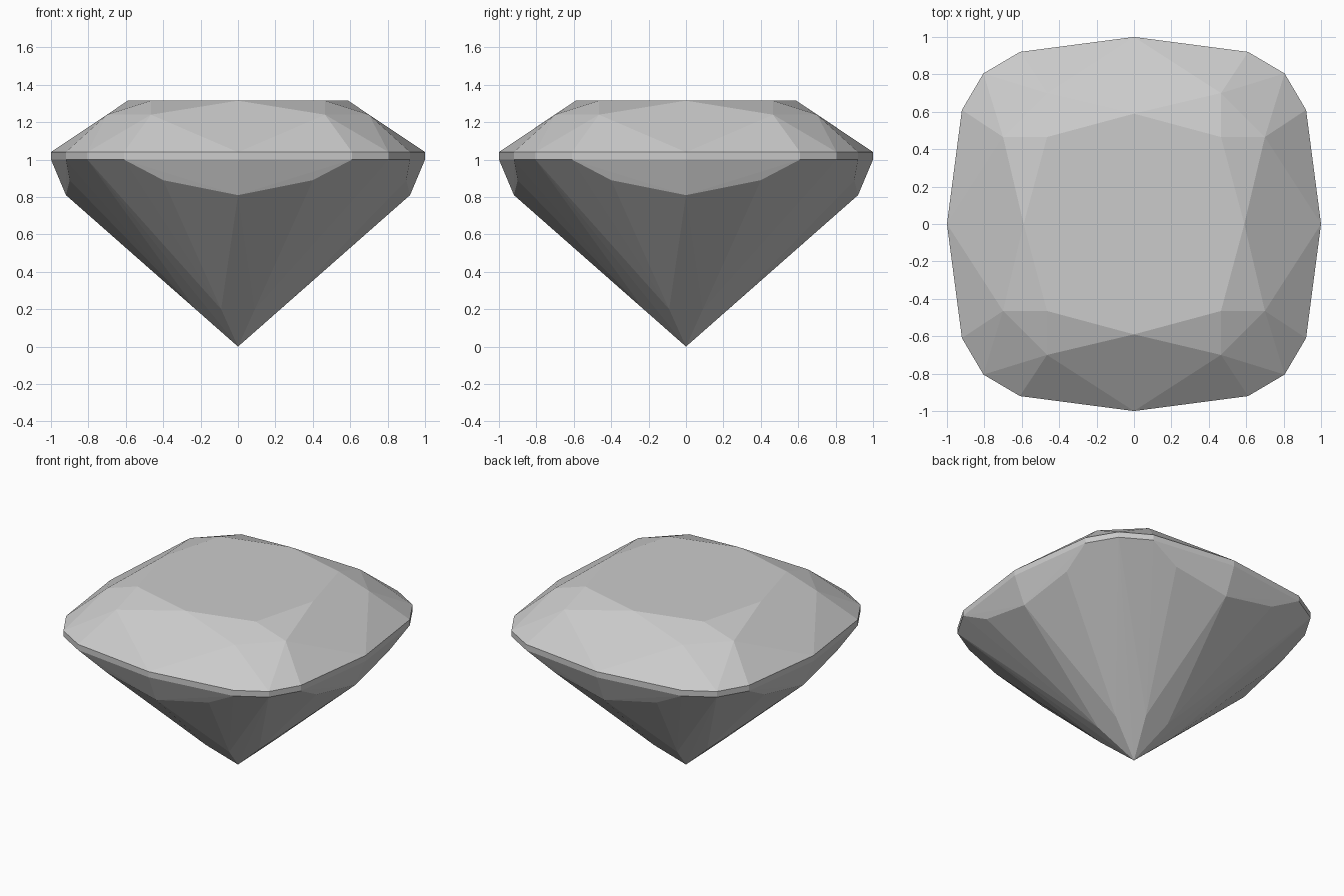
import bpy, bmesh
from math import radians

cube = bpy.data.objects.get("Cube")
if cube:
    bpy.data.objects.remove(cube, do_unlink=True)

# One flat grey for the whole stone
grey = bpy.data.materials.new("stone grey")
grey.use_nodes = True
colour = (0.6, 0.6, 0.6, 1)
grey.diffuse_color = colour
grey.node_tree.nodes["Principled BSDF"].inputs["Base Color"].default_value = colour


def eightfold(x, y, z):
    """Mirror a facet corner across both axes and the diagonals."""
    return {(sx * a, sy * b, z)
            for a, b in ((x, y), (y, x))
            for sx in (1, -1) for sy in (1, -1)}


# Cushion outline of the girdle, repeated at its lower and upper edge
outline = [(1, 0), (0.92, 0.61), (0.805, 0.805)]
corners = [(x, y, z) for z in (1.0, 1.04) for x, y in outline]

# Crown: flat table and the facet corners below it
corners += [(0.59, 0, 1.315), (0.465, 0.465, 1.315), (0.7, 0.465, 1.24)]

# Pavilion: lower girdle facets, long main facets and the pointed culet
corners += [(0.92, 0, 0.81), (0.9, 0.4, 0.89), (0.227, 0.09, 0.2), (0, 0, 0)]

points = set()
for corner in corners:
    points |= eightfold(*corner)

# The cut stone is the convex skin around its facet corners
bm = bmesh.new()
for p in sorted(points):
    bm.verts.new(p)
bmesh.ops.convex_hull(bm, input=bm.verts[:])
loose = [v for v in bm.verts if not v.link_faces]
bmesh.ops.delete(bm, geom=loose, context='VERTS')
bmesh.ops.dissolve_limit(bm, angle_limit=radians(0.5),
                         verts=bm.verts[:], edges=bm.edges[:])
bmesh.ops.recalc_face_normals(bm, faces=bm.faces[:])

mesh = bpy.data.meshes.new("cushion_cut_gem")
bm.to_mesh(mesh)
bm.free()
mesh.materials.append(grey)
gem = bpy.data.objects.new("cushion_cut_gem", mesh)
bpy.context.collection.objects.link(gem)
